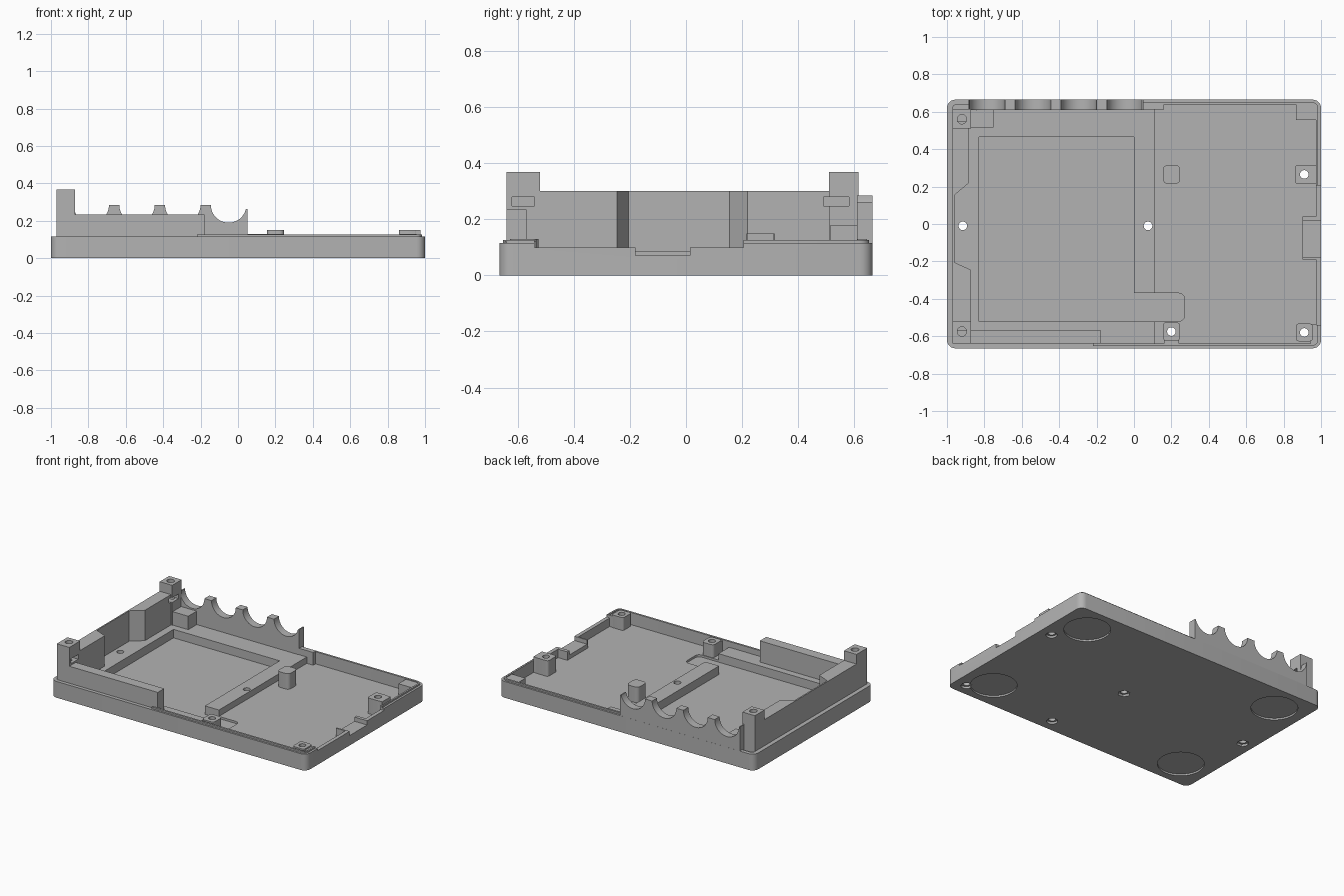
import bpy
import bmesh
from math import cos, sin, pi, radians
from mathutils import Matrix

if "Cube" in bpy.data.objects:
    bpy.data.objects.remove(bpy.data.objects["Cube"])

grey = bpy.data.materials.new("plain grey")
grey.use_nodes = True
grey.diffuse_color = (0.45, 0.45, 0.45, 1)
grey.node_tree.nodes["Principled BSDF"].inputs["Base Color"].default_value = (0.45, 0.45, 0.45, 1)
parts = []


def prism(name, pts, z0, z1):
    """Extrude a flat outline from z0 to z1."""
    bm = bmesh.new()
    face = bm.faces.new([bm.verts.new((x, y, z0)) for x, y in pts])
    top = bmesh.ops.extrude_face_region(bm, geom=[face])["geom"]
    bmesh.ops.translate(bm, vec=(0, 0, z1 - z0),
                        verts=[v for v in top if isinstance(v, bmesh.types.BMVert)])
    bmesh.ops.recalc_face_normals(bm, faces=bm.faces)
    mesh = bpy.data.meshes.new(name)
    bm.to_mesh(mesh)
    bm.free()
    mesh.materials.append(grey)
    ob = bpy.data.objects.new(name, mesh)
    bpy.context.collection.objects.link(ob)
    return ob


def box(name, x0, x1, y0, y1, z0, z1, r=0):
    """Block with optional rounded upright corners."""
    if not r:
        return prism(name, [(x0, y0), (x1, y0), (x1, y1), (x0, y1)], z0, z1)
    pts = []
    corners = [(x1 - r, y1 - r), (x0 + r, y1 - r), (x0 + r, y0 + r), (x1 - r, y0 + r)]
    for q, (cx, cy) in enumerate(corners):
        for i in range(7):
            a = (q + i / 6) * pi / 2
            pts.append((cx + r * cos(a), cy + r * sin(a)))
    return prism(name, pts, z0, z1)


def rod(x, y, r, z0, z1, n=32):
    return prism("cutter", [(x + r * cos(2 * pi * i / n), y + r * sin(2 * pi * i / n))
                            for i in range(n)], z0, z1)


def cut(ob, cutters):
    """Subtract each cutter and delete it."""
    for c in cutters:
        c.hide_render = True
        mod = ob.modifiers.new("cut", 'BOOLEAN')
        mod.operation, mod.solver, mod.object = 'DIFFERENCE', 'EXACT', c
        bpy.context.view_layer.update()
        done = bpy.data.meshes.new_from_object(
            ob.evaluated_get(bpy.context.evaluated_depsgraph_get()))
        ob.modifiers.clear()
        ob.data = done
        bpy.data.objects.remove(c)
    parts.append(ob)
    return ob


def cutter(*a):
    return box("cutter", *a)


FLOOR, FRAME, RIM = 0.04, 0.085, 0.115
screw_posts = [(0.2, -0.575), (0.91, -0.58), (0.91, 0.265)]
floor_holes = [(-0.915, -0.01), (0.075, -0.01)]


def recess_cutters():
    return [cutter(-0.83, 0, -0.52, 0.465, 0.025, 0.3),
            cutter(-0.1, 0.27, -0.52, -0.37, 0.025, 0.3, 0.03)]


def connector_cutters():
    return [cutter(0.88, 1.1, -0.18, 0.015, 0.07, 0.3)]


def low_side_cutter():
    return cutter(0.95, 1.1, -0.54, 0.205, 0.1, 0.3)


# Tray with cavity, recess, screw holes and round foot pockets
cuts = [cutter(-0.97, 0.973, -0.638, 0.638, FLOOR, 0.3, 0.02), low_side_cutter()]
cuts += recess_cutters() + connector_cutters()
cuts += [rod(x, y, 0.023, -0.1, 0.3) for x, y in screw_posts + floor_holes]
cuts += [rod(x, y, 0.036, -0.1, 0.015) for x, y in screw_posts]
cuts += [rod(x, y, 0.04, -0.1, 0.015, 6) for x, y in floor_holes]
cuts += [rod(x, y, 0.15, -0.1, 0.012, 48) for x in (-0.78, 0.78) for y in (-0.465, 0.465)]
cut(box("tray", -1, 1, -0.665, 0.665, 0, RIM, 0.045), cuts)

# Raised floor frame around the recess
cut(box("floor_frame", -0.98, 0.11, -0.645, 0.645, 0.03, FRAME),
    recess_cutters() + [rod(x, y, 0.023, -0.1, 0.3) for x, y in floor_holes])

# Thin locating lip on the rim
cut(box("rim_lip", -0.99, 0.985, -0.652, 0.652, 0.1, 0.126, 0.035),
    [cutter(-1.1, 0.973, -0.638, 0.638, 0, 0.3, 0.02),
     cutter(-1.1, -0.22, -1, 0, 0, 0.3),
     cutter(-1.1, 0.04, 0, 1, 0, 0.3), low_side_cutter()])

# Left wall, thinned in the middle
cut(prism("left_wall", [(-0.97, -0.57), (-0.872, -0.57), (-0.872, -0.245), (-0.96, -0.205),
                        (-0.96, 0.155), (-0.882, 0.22), (-0.882, 0.55), (-0.97, 0.55)],
          0.05, 0.3),
    [cutter(-0.95, -0.8, 0.49, 0.6, 0.247, 0.28),
     cutter(-0.95, -0.8, -0.62, -0.54, 0.247, 0.28)])

# Tall corner posts with screw hole and nut slot
for name, y0, y1, hy, s0, s1 in (("front_corner_post", -0.64, -0.52, -0.575, -0.62, -0.54),
                                 ("back_corner_post", 0.51, 0.615, 0.56, 0.49, 0.58)):
    cut(box(name, -0.97, -0.872, y0, y1, 0.05, 0.368),
        [rod(-0.92, hy, 0.025, 0.2, 0.5), cutter(-0.95, -0.8, s0, s1, 0.247, 0.28)])

# Front wall and the block beside the back post
cut(box("front_wall", -0.88, -0.18, -0.64, -0.568, 0.05, 0.235), [])
cut(box("corner_block", -0.875, -0.75, 0.515, 0.62, 0.05, 0.18), [])

# Back wall with four half-round cable cradles
cradles = []
for i in range(4):
    c = rod(0, 0, 0.095, -0.3, 0.3, 48)
    c.data.transform(Matrix.Translation((-0.785 + 0.245 * i, 0.64, 0.285))
                     @ Matrix.Rotation(radians(90), 4, 'X'))
    cradles.append(c)
cut(box("back_wall", -0.886, 0.05, 0.61, 0.6645, 0.03, 0.285),
    cradles + [cutter(0.02, 0.1, 0.5, 0.8, 0.262, 0.4)])
cut(box("back_wall_end", 0.04, 0.16, 0.612, 0.645, 0.03, 0.13), [])

# Screw posts and plain support post
for name, (x, y), hx, hy, top, r in (
        ("front_screw_post", screw_posts[0], 0.046, 0.05, 0.13, 0.02),
        ("right_front_screw_post", screw_posts[1], 0.045, 0.047, 0.13, 0.015),
        ("right_back_screw_post", screw_posts[2], 0.05, 0.05, 0.15, 0.015)):
    cut(box(name, x - hx, x + hx, y - hy, y + hy, 0.03, top, r), [rod(x, y, 0.023, -0.1, 0.3)])
cut(box("support_post", 0.155, 0.247, 0.215, 0.315, 0.03, 0.15, 0.025), [])
for name, y0, y1, top in (("front_post_web", -0.645, -0.535, 0.12),
                          ("back_post_web", 0.217, 0.313, 0.15)):
    cut(box(name, 0.945, 0.976, y0, y1, 0.03, top), [])
cut(box("front_rib", 0.16, 0.24, -0.645, -0.61, 0.03, 0.12), [])

# Right corner pad and connector cradle
cut(box("corner_pad", 0.867, 0.976, 0.555, 0.64, 0.03, 0.12), [])
cut(box("connector_cradle", 0.9, 0.985, -0.19, 0.04, 0.03, 0.0995), connector_cutters())

# Smooth round surfaces, keep edges sharp
bpy.ops.object.select_all(action='DESELECT')
for ob in parts:
    ob.select_set(True)
bpy.context.view_layer.objects.active = parts[0]
bpy.ops.object.shade_smooth_by_angle(angle=radians(30))
